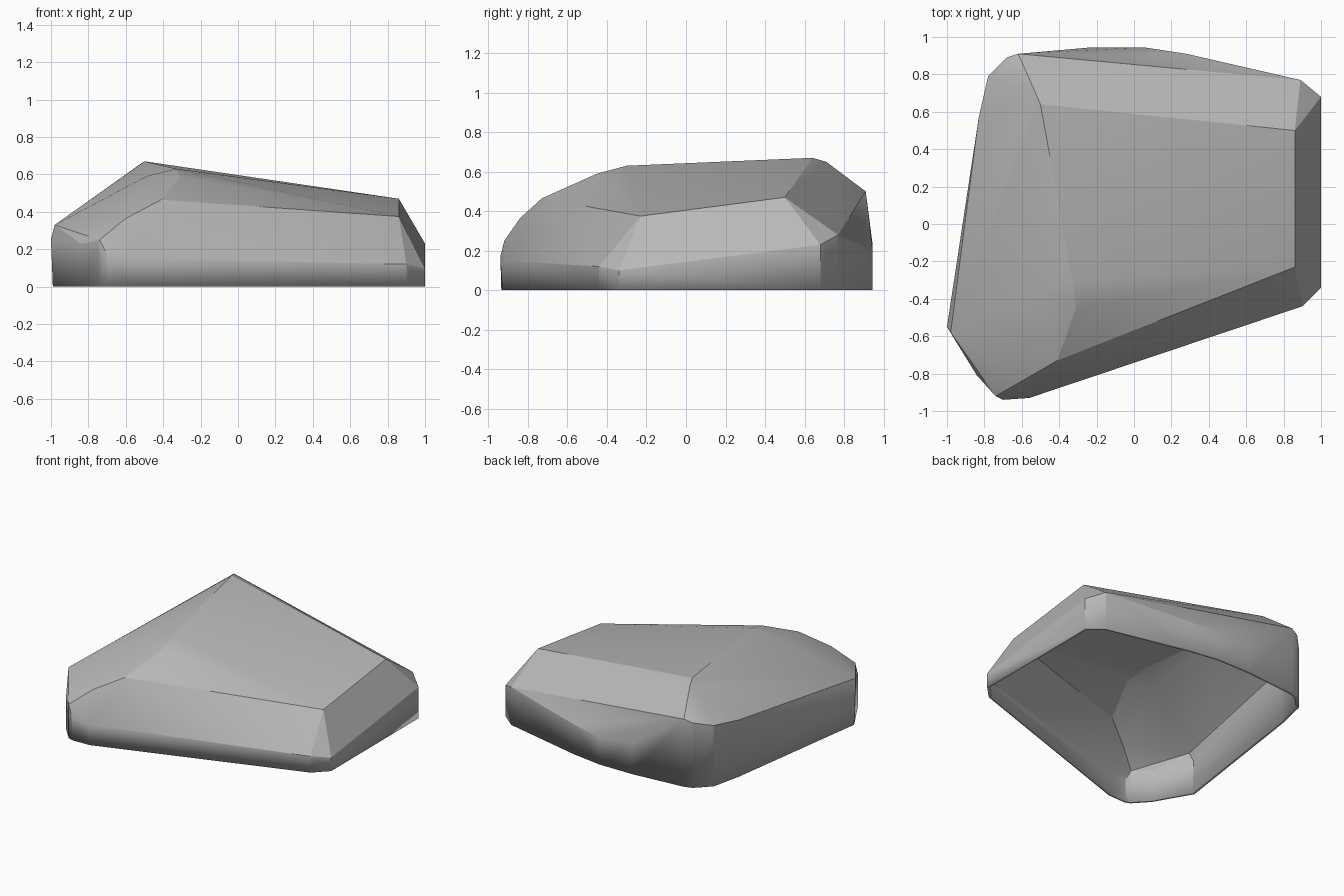
import bpy
import bmesh

# Remove the default cube only
cube = bpy.data.objects.get("Cube")
if cube:
    bpy.data.objects.remove(cube, do_unlink=True)

# Stone material
stone = bpy.data.materials.new("stone_grey")
stone.use_nodes = True
grey = (0.48, 0.48, 0.48, 1)
stone.diffuse_color = grey
for node in stone.node_tree.nodes:
    if node.type == 'BSDF_PRINCIPLED':
        node.inputs["Base Color"].default_value = grey
        node.inputs["Roughness"].default_value = 0.9

# Upper edge of the near-vertical skirt, going round from the left front
skirt = [
    (-1, -.55, .25), (-.84, -.81, .23), (-.74, -.92, .25), (-.7, -.94, .17),
    (-.56, -.93, .15), (.9, -.44, .12), (1, -.34, .1), (1, .68, .23),
    (.89, .77, .28), (.28, .91, .22), (.05, .945, .2), (-.22, .945, .23),
    (-.62, .91, .5), (-.68, .89, .48), (-.78, .79, .45), (-.83, .57, .42),
]

# Crown corners and ridge points
crown = [
    (-.5, .64, .67), (.86, .5, .47), (.86, -.23, .375),
    (-.31, -.45, .59), (-.33, -.3, .63), (-.49, -.35, .59),
    (-.41, -.73, .465), (-.6, -.84, .365), (-.98, -.58, .33),
    (-.53, .71, .65),
]


def build_boulder(name, upper_points, rim_points):
    """Wrap a faceted hull round the points and leave the underside open."""
    bm = bmesh.new()
    for point in upper_points + rim_points:
        bm.verts.new(point)
    for x, y, z in rim_points:
        bm.verts.new((max(x, -.99), max(y, -.935), 0))
    result = bmesh.ops.convex_hull(bm, input=bm.verts[:])
    unused = [g for g in set(result["geom_interior"] + result["geom_unused"])
              if isinstance(g, bmesh.types.BMVert)]
    if unused:
        bmesh.ops.delete(bm, geom=unused, context='VERTS')
    bmesh.ops.recalc_face_normals(bm, faces=bm.faces[:])

    # Open underside
    underside = [f for f in bm.faces if all(v.co.z < .001 for v in f.verts)]
    bmesh.ops.delete(bm, geom=underside, context='FACES')

    mesh = bpy.data.meshes.new(name)
    bm.to_mesh(mesh)
    bm.free()
    obj = bpy.data.objects.new(name, mesh)
    bpy.context.collection.objects.link(obj)
    return obj


boulder = build_boulder("boulder_shell", crown, skirt)
boulder.data.materials.append(stone)

# Soft shading across shallow facets, crisp on the main edges
bpy.ops.object.select_all(action='DESELECT')
boulder.select_set(True)
bpy.context.view_layer.objects.active = boulder
bpy.ops.object.shade_smooth_by_angle(angle=0.3)

# Thin wall that gives the open underside its rim
wall = boulder.modifiers.new("shell_wall", 'SOLIDIFY')
wall.thickness = 0.02
wall.offset = -1
